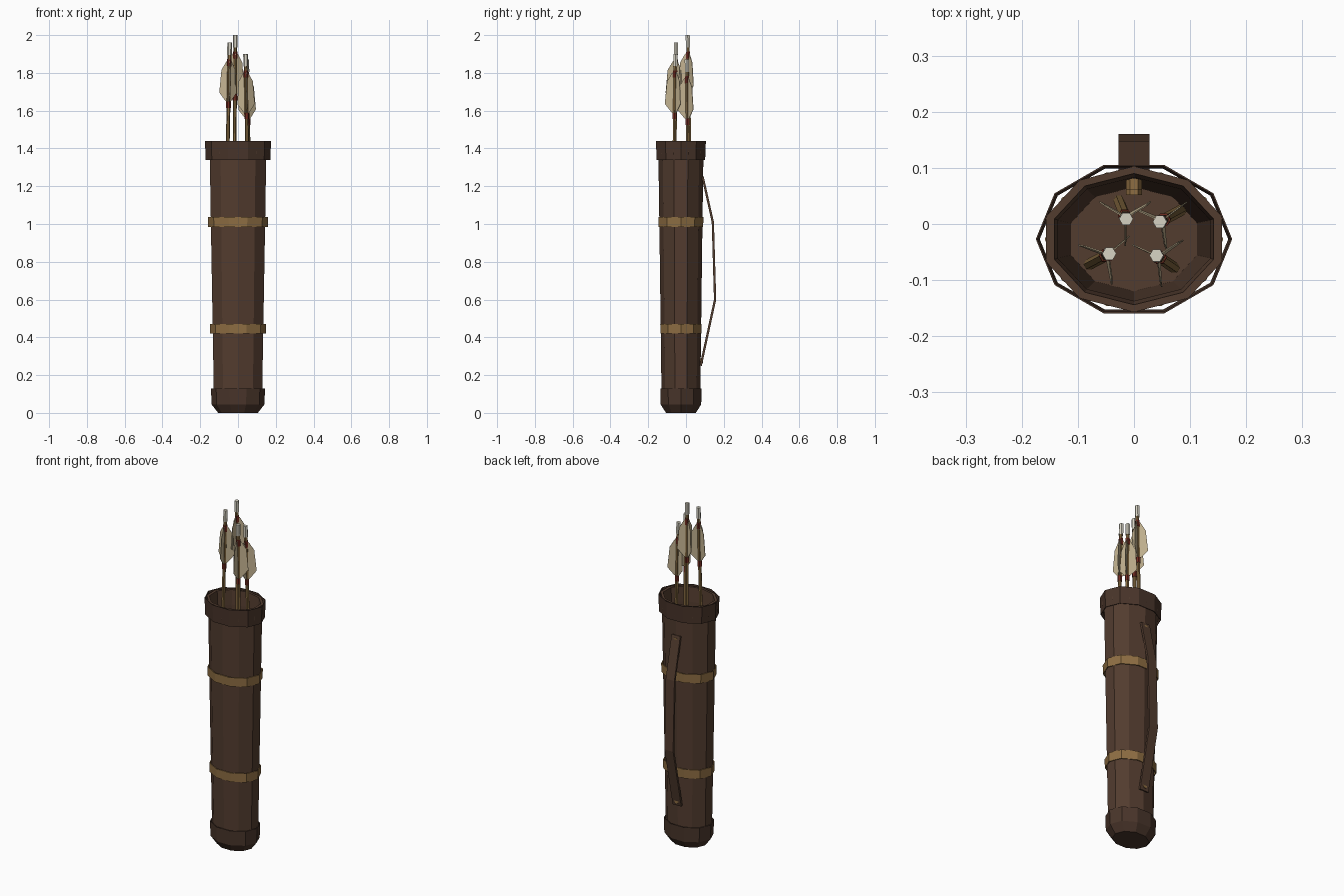
import bpy, bmesh, math
from mathutils import Vector, Matrix

if "Cube" in bpy.data.objects:
    bpy.data.objects.remove(bpy.data.objects["Cube"])


def material(name, r, g, b):
    m = bpy.data.materials.new(name)
    m.diffuse_color = (r, g, b, 1)
    m.use_nodes = True
    m.node_tree.nodes["Principled BSDF"].inputs["Base Color"].default_value = m.diffuse_color
    return m


LEATHER = material("brown leather", 0.085, 0.045, 0.028)
TRIM = material("dark leather trim", 0.066, 0.035, 0.023)
BRASS = material("brass", 0.27, 0.155, 0.055)
WOOD = material("arrow wood", 0.23, 0.14, 0.05)
FEATHER = material("cream feather", 0.56, 0.46, 0.29)
NOCK = material("pale nock", 0.68, 0.65, 0.55)
THREAD = material("red thread", 0.17, 0.025, 0.015)


def finish(bm, name, mat, matrix=Matrix()):
    bmesh.ops.recalc_face_normals(bm, faces=bm.faces)
    bm.transform(matrix)
    me = bpy.data.meshes.new(name)
    bm.to_mesh(me)
    bm.free()
    me.materials.append(mat)
    ob = bpy.data.objects.new(name, me)
    bpy.context.collection.objects.link(ob)
    return ob


def loft(name, rings, sides, turn, mat, matrix=Matrix(), closed=False):
    """Skin elliptical rings (z, rx, ry); closed joins the last ring to the first."""
    bm = bmesh.new()
    loops = []
    for z, rx, ry in rings:
        angles = [math.radians(turn) + math.tau * i / sides for i in range(sides)]
        loops.append([bm.verts.new((rx * math.cos(a), ry * math.sin(a), z)) for a in angles])
    pairs = list(zip(loops, loops[1:]))
    if closed:
        pairs.append((loops[-1], loops[0]))
    else:
        bm.faces.new(loops[0])
        bm.faces.new(loops[-1])
    for low, high in pairs:
        for i in range(sides):
            j = (i + 1) % sides
            bm.faces.new((low[i], low[j], high[j], high[i]))
    return finish(bm, name, mat, matrix)


def shell(name, rings, mat, matrix, wall=0.003):
    """Thin open ten-sided sleeve."""
    inner = [(z, rx - wall, ry - wall) for z, rx, ry in reversed(rings)]
    return loft(name, rings + inner, 10, 0, mat, matrix, closed=True)


CENTRE = Matrix.Translation((0, -0.027, 0))

# Hollow quiver body
loft("quiver_body", [(0.008, 0.100, 0.076), (0.045, 0.133, 0.100), (0.13, 0.135, 0.103),
                     (1.0, 0.151, 0.114), (1.35, 0.157, 0.119), (1.37, 0.165, 0.130),
                     (1.435, 0.165, 0.130), (1.435, 0.149, 0.117), (1.35, 0.143, 0.110),
                     (0.06, 0.118, 0.093)], 10, 18, LEATHER, CENTRE)

# Sleeves around the body
shell("mouth_rim", [(1.34, 0.171, 0.135), (1.44, 0.175, 0.139)], TRIM, CENTRE)
loft("bottom_cap", [(0, 0.105, 0.083), (0.045, 0.140, 0.113), (0.13, 0.143, 0.115),
                    (0.13, 0.138, 0.110), (0.05, 0.134, 0.108)], 10, 0, TRIM, CENTRE)
for label, z, rx, ry in (("upper", 1.01, 0.159, 0.125), ("lower", 0.445, 0.149, 0.115)):
    shell(label + "_brass_band", [(z - 0.026, rx - 0.001, ry - 0.001), (z + 0.026, rx, ry)],
          BRASS, CENTRE, 0.005)

# Carrying strap on the back
bm = bmesh.new()
path = [(0.078, 0.25), (0.154, 0.60), (0.142, 1.01), (0.088, 1.25)]
rows = []
for i, (y, z) in enumerate(path):
    before, after = path[max(i - 1, 0)], path[min(i + 1, 3)]
    along = Vector((0, after[0] - before[0], after[1] - before[1])).normalized()
    out = Vector((0, along.z, -along.y)) * 0.006
    p = Vector((0, y, z))
    rows.append([bm.verts.new(p + s * out + Vector((x, 0, 0)))
                 for x, s in ((-0.028, -1), (0.028, -1), (0.028, 1), (-0.028, 1))])
for a, b in zip(rows, rows[1:]):
    for i in range(4):
        j = (i + 1) % 4
        bm.faces.new((a[i], a[j], b[j], b[i]))
bm.faces.new(rows[0])
bm.faces.new(rows[-1])
finish(bm, "shoulder_strap", LEATHER)

# Rivets through the wall at the strap ends
for label, y, z in (("upper", 0.081, 1.225), ("lower", 0.072, 0.275)):
    place = Matrix.Translation((0, y, z)) @ Matrix.Rotation(math.radians(-90), 4, 'X')
    loft(label + "_strap_rivet", [(-0.02, 0.014, 0.014), (0.018, 0.014, 0.014)], 6, 0, BRASS, place)


def feathers(name, matrix, turn):
    """Three thin vanes around the shaft."""
    bm = bmesh.new()
    outline = [(0.006, -0.09), (0.016, -0.10), (0.043, -0.145),
               (0.053, -0.265), (0.016, -0.31), (0.006, -0.315)]
    for k in range(3):
        spin = Matrix.Rotation(math.radians(turn + 120 * k), 4, 'Z')
        sides = [[bm.verts.new(spin @ Vector((r, t, z))) for r, z in outline]
                 for t in (-0.0012, 0.0012)]
        bm.faces.new(sides[0])
        bm.faces.new(sides[1][::-1])
        for i in range(len(outline)):
            j = (i + 1) % len(outline)
            bm.faces.new((sides[0][i], sides[0][j], sides[1][j], sides[1][i]))
    finish(bm, name, FEATHER, matrix)


# Arrows: nock tip, foot on the quiver floor, feather turn
arrows = [((-0.014, 0.009, 2.00), (-0.027, 0.042, 0.07), 30),
          ((0.046, 0.004, 1.87), (0.085, 0.025, 0.07), 37),
          ((-0.044, -0.053, 1.96), (-0.080, -0.072, 0.07), 40),
          ((0.040, -0.056, 1.90), (0.072, -0.078, 0.07), 35)]
for n, (tip, foot, turn) in enumerate(arrows, 1):
    axis = Vector(tip) - Vector(foot)
    place = Matrix.Translation(tip) @ Vector((0, 0, 1)).rotation_difference(axis).to_matrix().to_4x4()
    parts = (("shaft", -axis.length, -0.05, 0.010, WOOD),
             ("nock", -0.065, 0, 0.0125, NOCK),
             ("upper_wrap", -0.125, -0.088, 0.0125, THREAD),
             ("lower_wrap", -0.345, -0.312, 0.0125, THREAD))
    for part, low, high, r, mat in parts:
        loft(f"arrow_{n}_{part}", [(low, r, r), (high, r, r)], 6, 0, mat, place)
    feathers(f"arrow_{n}_feathers", place, turn)
